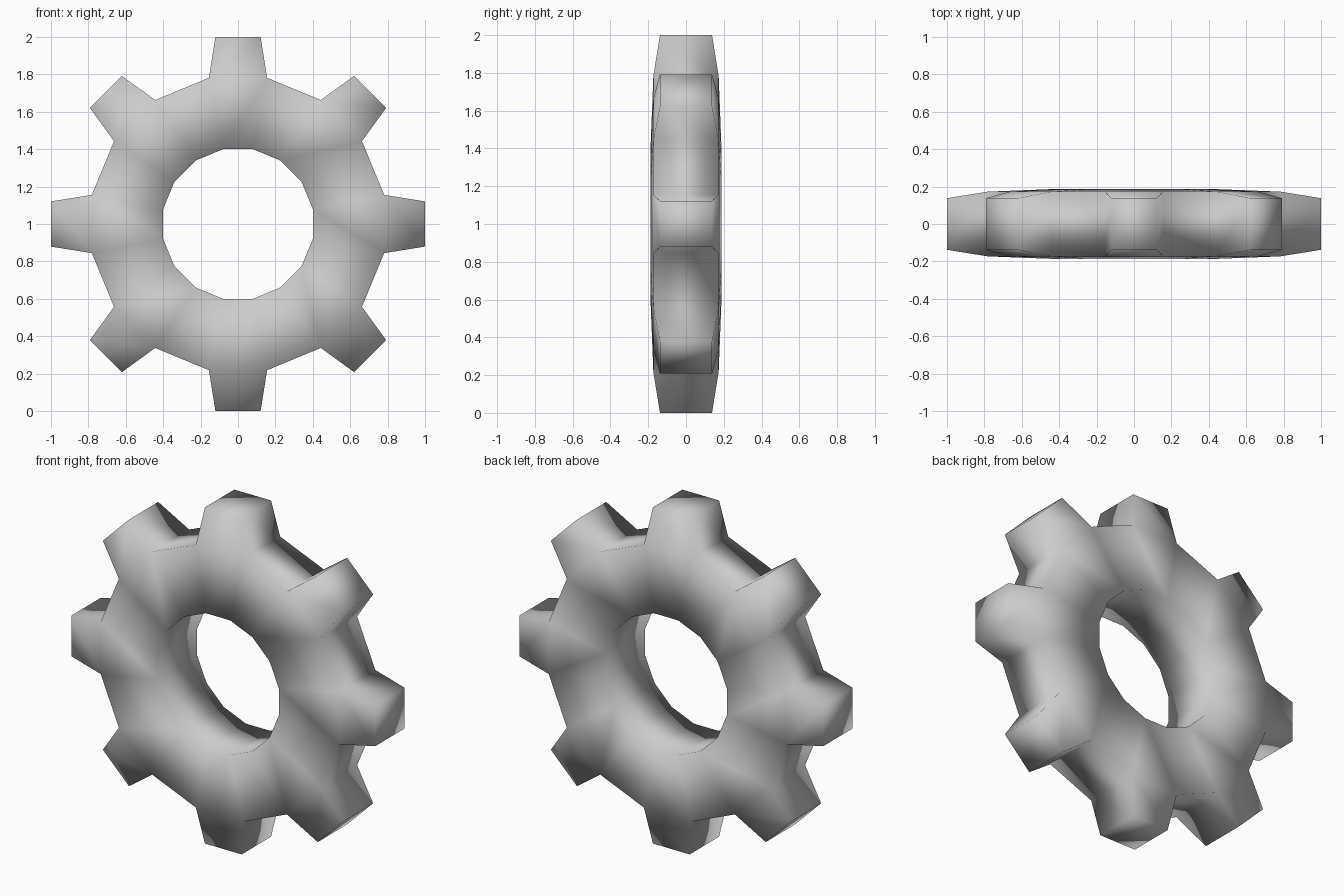
import bpy, bmesh, math

if "Cube" in bpy.data.objects:
    bpy.data.objects.remove(bpy.data.objects["Cube"])

TEETH = 8
STEP = 2 * math.pi / TEETH
ROOT = STEP / 4               # half angle at the tooth root
TIP = math.radians(6.9)       # half angle at the tooth tip
# ring -> (radius, half thickness)
HOLE, RIM, POINT = (0.408, 0.188), (0.797, 0.173), (1.007, 0.138)

bm = bmesh.new()


def pair(angle, ring):
    """Front and back vertex at an angle on a ring."""
    r, h = ring
    x, z = r * math.sin(angle), 1 + r * math.cos(angle)
    return bm.verts.new((x, -h, z)), bm.verts.new((x, h, z))


# vertex pairs: left and right side of every tooth
hole, rim, tip = [], [], []
for i in range(TEETH):
    for s in (-1, 1):
        hole.append(pair(i * STEP + s * ROOT, HOLE))
        rim.append(pair(i * STEP + s * ROOT, RIM))
        tip.append(pair(i * STEP + s * TIP, POINT))


def plates(a, b, c, d):
    """Matching front and back faces."""
    for k in (0, 1):
        bm.faces.new((a[k], b[k], c[k], d[k]))


def wall(a, b):
    """Face joining front to back."""
    bm.faces.new((a[0], b[0], b[1], a[1]))


n = 2 * TEETH
for i in range(n):
    j = (i + 1) % n
    plates(hole[i], hole[j], rim[j], rim[i])   # ring body
    wall(hole[i], hole[j])                     # bore
    if i % 2 == 0:                             # tooth
        plates(rim[i], rim[j], tip[j], tip[i])
        wall(rim[i], tip[i])
        wall(tip[i], tip[j])
        wall(tip[j], rim[j])
    else:                                      # valley between teeth
        wall(rim[i], rim[j])

bmesh.ops.recalc_face_normals(bm, faces=bm.faces[:])
for f in bm.faces:
    f.smooth = True

mesh = bpy.data.meshes.new("gear")
bm.to_mesh(mesh)
bm.free()
gear = bpy.data.objects.new("gear", mesh)
bpy.context.collection.objects.link(gear)
